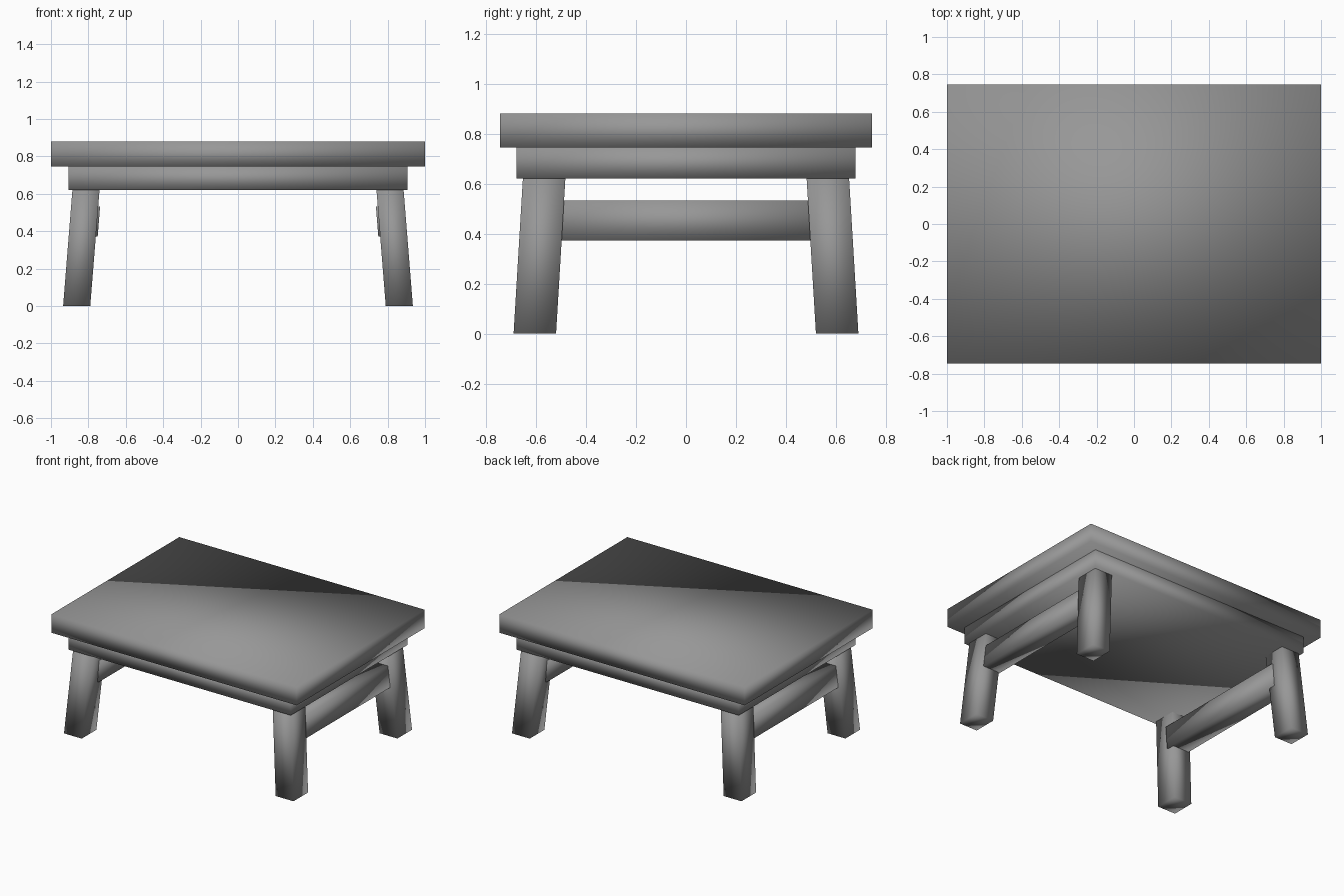
import bpy
import bmesh
from mathutils import Matrix, Vector

cube = bpy.data.objects.get("Cube")
if cube:
    bpy.data.objects.remove(cube, do_unlink=True)

# One plain grey for the whole table
grey = bpy.data.materials.new("table grey")
grey.use_nodes = True
colour = (0.31, 0.31, 0.31, 1)
grey.diffuse_color = colour
grey.node_tree.nodes["Principled BSDF"].inputs["Base Color"].default_value = colour


def box(name, low, high, lean=(0, 0)):
    """Box between two corners; lean is the shift in x and y per unit of height."""
    low, high = Vector(low), Vector(high)
    bm = bmesh.new()
    bmesh.ops.create_cube(bm, size=1)
    bmesh.ops.scale(bm, vec=high - low, verts=bm.verts)
    bmesh.ops.translate(bm, vec=(low + high) / 2, verts=bm.verts)
    shear = Matrix.Identity(4)
    shear[0][2], shear[1][2] = lean
    bmesh.ops.transform(bm, matrix=shear, verts=bm.verts)
    for face in bm.faces:
        face.smooth = True
    mesh = bpy.data.meshes.new(name)
    bm.to_mesh(mesh)
    bm.free()
    mesh.materials.append(grey)
    obj = bpy.data.objects.new(name, mesh)
    bpy.context.collection.objects.link(obj)
    return obj


def mirror(obj, x=False, y=False):
    mod = obj.modifiers.new("Mirror", "MIRROR")
    mod.use_axis = (x, y, False)
    mod.use_mirror_merge = False


# Top slab and the block beneath it
box("table_top", (-1, -0.745, 0.745), (1, 0.745, 0.88))
box("apron", (-0.905, -0.678, 0.62), (0.905, 0.678, 0.745))

# Four splayed legs
legs = box("legs", (0.79, 0.52, 0), (0.935, 0.69, 0.635), lean=(-0.08, -0.06))
mirror(legs, x=True, y=True)

# Side rails joining the front and back legs
rails = box("side_rails", (0.78, -0.55, 0.373), (0.922, 0.55, 0.532), lean=(-0.08, 0))
mirror(rails, x=True)
